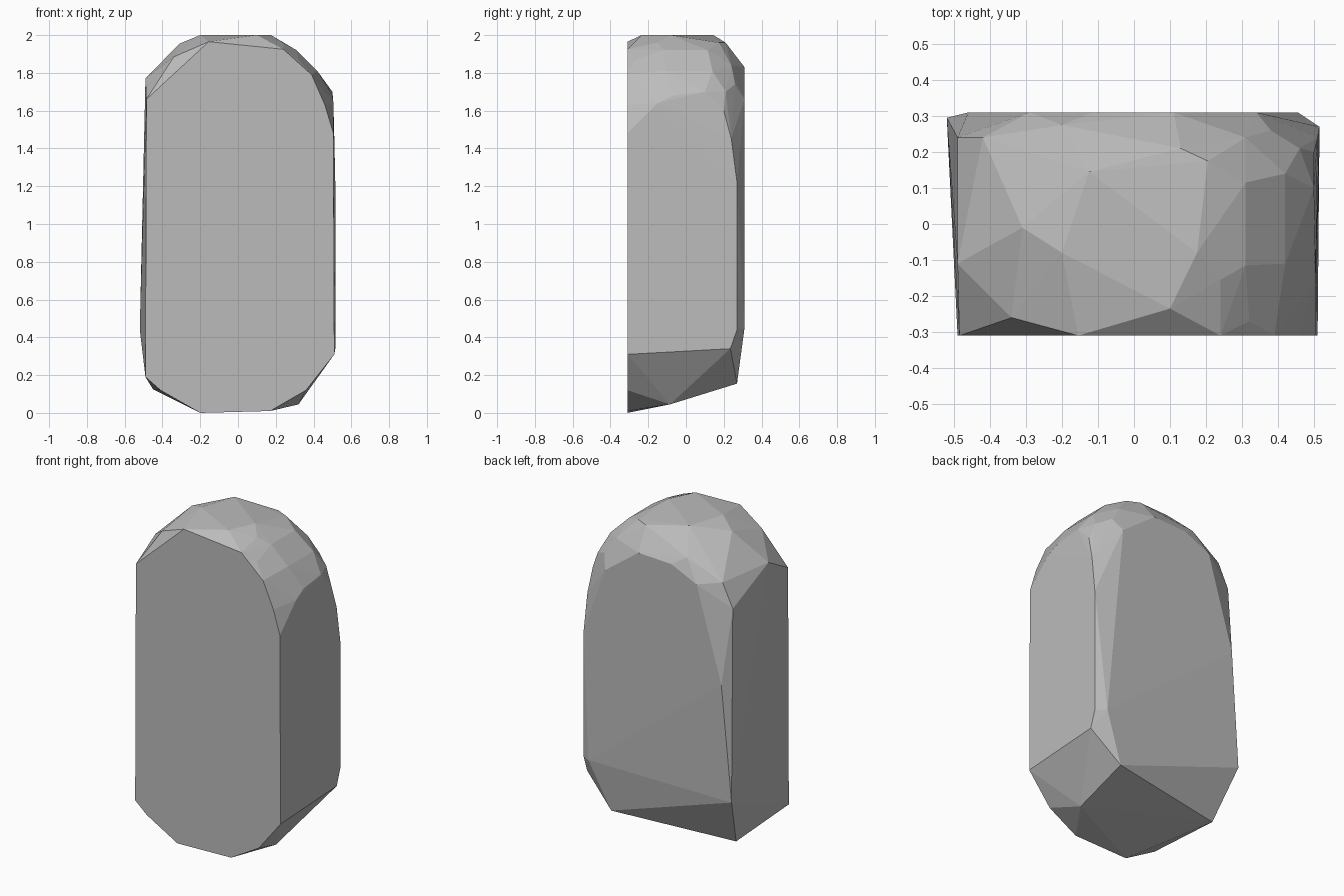
import bpy, bmesh

# Flat front outline (x, z), lying in the plane y = -0.31
FRONT = [(-0.49, 0.19), (-0.41, 0.12), (-0.20, 0.0), (0.17, 0.01), (0.36, 0.12),
         (0.51, 0.31), (0.505, 1.48), (0.46, 1.63), (0.39, 1.79), (0.24, 1.925),
         (-0.155, 1.965), (-0.485, 1.66)]

# Flat back outline (x, z), lying in the plane y = 0.31
BACK = [(0.455, 0.45), (-0.46, 1.16), (-0.29, 1.74), (-0.116, 1.82),
        (0.11, 1.83), (0.34, 1.66)]

# Chipped crown, left to right
CROWN = [(-0.49, -0.11, 1.77), (-0.42, 0.24, 1.76), (-0.34, -0.26, 1.885),
         (-0.31, -0.01, 1.955), (-0.20, -0.08, 2.0), (-0.125, 0.145, 2.0),
         (-0.20, 0.275, 1.87), (0.10, -0.235, 2.0), (0.175, -0.08, 2.0),
         (0.13, 0.21, 1.96), (0.205, 0.175, 1.96), (0.24, -0.155, 1.96),
         (0.31, -0.115, 1.92), (0.31, 0.115, 1.92), (0.32, -0.27, 1.87),
         (0.42, -0.11, 1.81), (0.42, 0.14, 1.81), (0.31, 0.24, 1.84),
         (0.38, 0.26, 1.74), (0.46, 0.21, 1.70)]

# Corners of the flat right and left sides
RIGHT = [(0.505, -0.15, 1.64), (0.50, -0.07, 1.68), (0.50, 0.10, 1.70),
         (0.50, 0.20, 1.60), (0.51, 0.24, 1.45), (0.515, 0.27, 1.22),
         (0.515, 0.27, 0.44), (0.515, 0.235, 0.34)]
LEFT = [(-0.49, 0.24, 1.615), (-0.52, 0.295, 0.44)]

# Sloping underside
BASE = [(0.32, -0.085, 0.045), (0.325, 0.27, 0.155), (-0.45, 0.15, 0.125)]

points = [(x, -0.31, z) for x, z in FRONT] + [(x, 0.31, z) for x, z in BACK]
points += CROWN + RIGHT + LEFT + BASE

# Wrap the outlines in one faceted convex block
bm = bmesh.new()
for p in points:
    bm.verts.new(p)
hull = bmesh.ops.convex_hull(bm, input=bm.verts[:])
inside = {g for g in hull["geom_interior"] + hull["geom_unused"]
          if isinstance(g, bmesh.types.BMVert)}
bmesh.ops.delete(bm, geom=list(inside), context='VERTS')
bmesh.ops.dissolve_limit(bm, angle_limit=0.01, verts=bm.verts[:], edges=bm.edges[:])
bmesh.ops.recalc_face_normals(bm, faces=bm.faces[:])
mesh = bpy.data.meshes.new("stone_block")
bm.to_mesh(mesh)
bm.free()

stone = bpy.data.materials.new("stone_grey")
stone.diffuse_color = (0.5, 0.5, 0.5, 1)
mesh.materials.append(stone)
block = bpy.data.objects.new("stone_block", mesh)
bpy.context.collection.objects.link(block)
